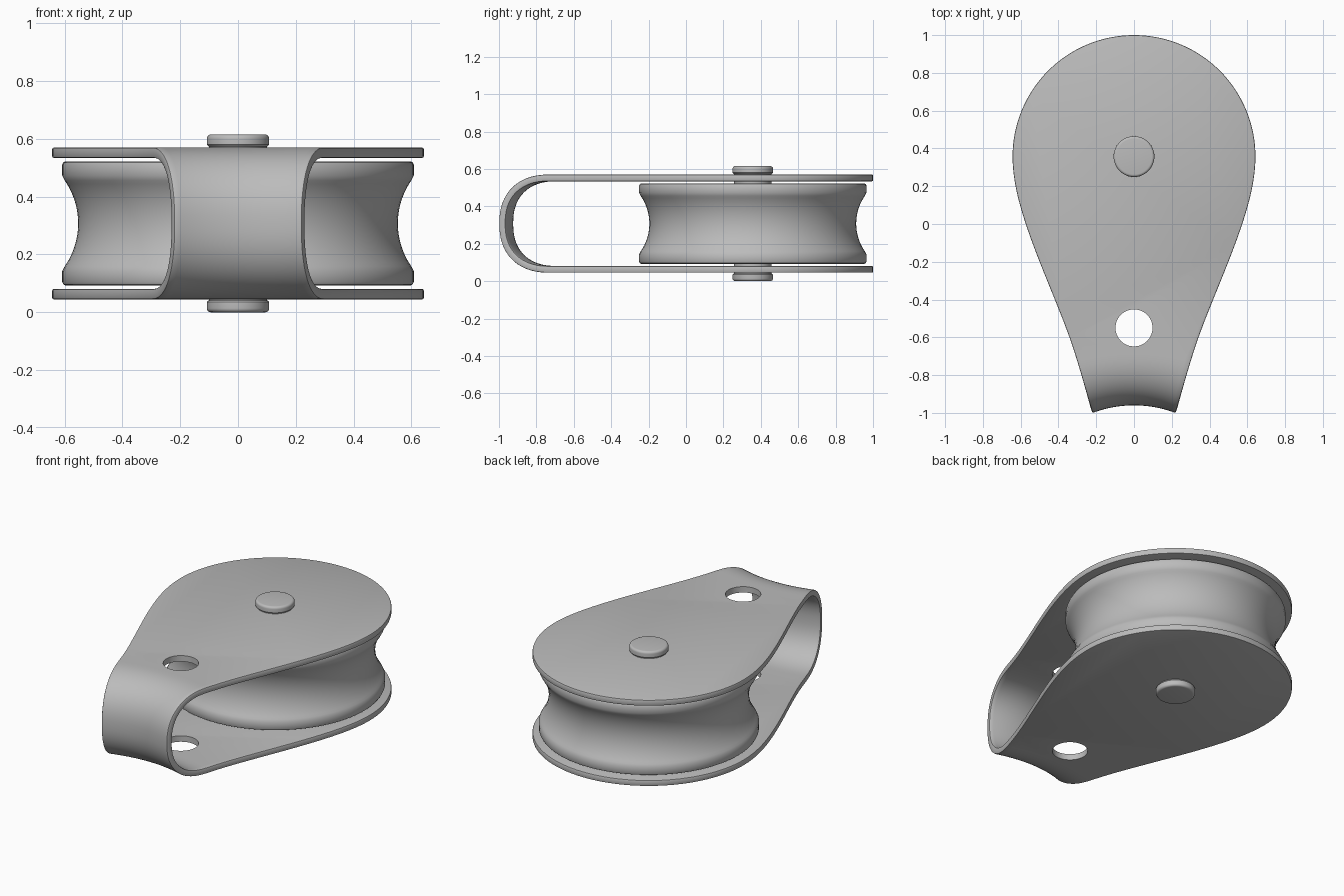
import bpy, bmesh, math

cube = bpy.data.objects.get("Cube")
if cube:
    bpy.data.objects.remove(cube)

AXLE_Y, MID_Z = 0.357, 0.3075
HALF_H = 0.2625          # strap half height
THICK = 0.036            # strap thickness
BEND_Y, BEND_LEN = -0.73, 0.27
DISH = 0.04              # hollow across the front of the bend

steel = bpy.data.materials.new("grey_steel")
steel.use_nodes = True
steel.diffuse_color = (0.5, 0.5, 0.5, 1)
steel.node_tree.nodes["Principled BSDF"].inputs["Base Color"].default_value = (0.5, 0.5, 0.5, 1)


def make_object(name, bm):
    mesh = bpy.data.meshes.new(name)
    bm.to_mesh(mesh)
    bm.free()
    mesh.materials.append(steel)
    obj = bpy.data.objects.new(name, mesh)
    bpy.context.collection.objects.link(obj)
    return obj


def activate(obj):
    bpy.ops.object.select_all(action='DESELECT')
    obj.select_set(True)
    bpy.context.view_layer.objects.active = obj


def lathe(name, profile, steps=96):
    """Spin (radius, z) points around the axle."""
    bm = bmesh.new()
    verts = [bm.verts.new((r, AXLE_Y, z)) for r, z in profile]
    edges = [bm.edges.new(pair) for pair in zip(verts, verts[1:])]
    bmesh.ops.spin(bm, geom=verts + edges, cent=(0, AXLE_Y, 0), axis=(0, 0, 1),
                   angle=math.tau, steps=steps)
    bmesh.ops.remove_doubles(bm, verts=bm.verts, dist=0.0001)
    bmesh.ops.recalc_face_normals(bm, faces=bm.faces)
    obj = make_object(name, bm)
    activate(obj)
    bpy.ops.object.shade_smooth_by_angle(angle=math.radians(32))
    return obj


# Outline half width along y: (y, half width, slope)
KNOTS = [(-1, 0.22, 0.30), (-0.55, 0.36, 0.38), (0, 0.573, 0.33), (AXLE_Y, 0.643, 0)]


def half_width(y):
    for (y0, w0, m0), (y1, w1, m1) in zip(KNOTS, KNOTS[1:]):
        if y <= y1:
            h = y1 - y0
            t = (y - y0) / h
            return ((2*t**3 - 3*t**2 + 1) * w0 + (t**3 - 2*t**2 + t) * h * m0
                    + (3*t**2 - 2*t**3) * w1 + (t**3 - t**2) * h * m1)
    return KNOTS[-1][1]


# Strap: bent strip joined to two flat plates
bm = bmesh.new()
COLS, ROWS, POWER = 20, 40, 2 / 2.3
rows = []
for j in range(ROWS + 1):
    a = math.pi * j / ROWS
    c = math.cos(a)
    y = BEND_Y - BEND_LEN * max(math.sin(a), 0) ** POWER
    z = MID_Z + HALF_H * math.copysign(abs(c) ** POWER, c)
    row = []
    for i in range(COLS + 1):
        u = 2 * i / COLS - 1
        row.append(bm.verts.new((u * half_width(y), y + DISH * (1 - u * u), z)))
    rows.append(row)
for r0, r1 in zip(rows, rows[1:]):
    for i in range(COLS):
        bm.faces.new((r0[i], r1[i], r1[i + 1], r0[i + 1]))

side = []
for k in range(1, 25):
    y = BEND_Y + (AXLE_Y - BEND_Y) * k / 25
    side.append((half_width(y), y))
radius = 1 - AXLE_Y
cap = [(radius * math.cos(math.pi * k / 64), AXLE_Y + radius * math.sin(math.pi * k / 64))
       for k in range(65)]
outline = side + cap + [(-x, y) for x, y in reversed(side)]
for row, z in ((rows[0], MID_Z + HALF_H), (rows[-1], MID_Z - HALF_H)):
    bm.faces.new(row + [bm.verts.new((x, y, z)) for x, y in outline])
bmesh.ops.recalc_face_normals(bm, faces=bm.faces)
bm.normal_update()
top = max(bm.faces, key=lambda f: f.calc_area() + f.calc_center_median().z)
if top.normal.z < 0:
    bmesh.ops.reverse_faces(bm, faces=bm.faces)
strap = make_object("strap", bm)

# Cutter for the hole through both plates
bm = bmesh.new()
bmesh.ops.create_cone(bm, cap_ends=True, segments=64, radius1=0.098, radius2=0.098, depth=1)
cutter = make_object("hole_cutter", bm)
cutter.location = (0, -0.55, MID_Z)
cutter.hide_render = True

solid = strap.modifiers.new("thickness", 'SOLIDIFY')
solid.thickness = THICK
solid.offset = -1
solid.use_even_offset = True
bevel = strap.modifiers.new("soft_edges", 'BEVEL')
bevel.width = 0.006
bevel.segments = 2
bevel.limit_method = 'ANGLE'
bevel.angle_limit = math.radians(45)
cut = strap.modifiers.new("hole", 'BOOLEAN')
cut.operation = 'DIFFERENCE'
cut.solver = 'EXACT'
cut.object = cutter
activate(strap)
for name in [m.name for m in strap.modifiers]:
    bpy.ops.object.modifier_apply(modifier=name)
bpy.ops.object.shade_smooth_by_angle(angle=math.radians(25))
bpy.data.objects.remove(cutter)

# Grooved wheel: rounded rims with a concave arc between them
RIM, WHEEL_H, GROOVE_H, DEPTH = 0.608, 0.215, 0.16, 0.055
arc_r = (GROOVE_H ** 2 + DEPTH ** 2) / (2 * DEPTH)
sweep = math.asin(GROOVE_H / arc_r)
upper = [(0.09, WHEEL_H), (RIM - 0.012, WHEEL_H), (RIM - 0.004, WHEEL_H - 0.004),
         (RIM, WHEEL_H - 0.012), (RIM, GROOVE_H + 0.005)]
groove = []
for k in range(25):
    a = sweep * (1 - k / 12)
    groove.append((RIM - DEPTH + arc_r * (1 - math.cos(a)), arc_r * math.sin(a)))
profile = upper + groove[1:-1] + [(r, -z) for r, z in reversed(upper)]
lathe("grooved_wheel", [(r, MID_Z + z) for r, z in profile])

# Axle pin with a rounded head at each end
HEAD_R, BODY_R, FILLET, HEAD_H = 0.108, 0.1, 0.014, 0.041
head = [(0, MID_Z)]
for k in range(6):
    a = math.pi / 2 * (1 - k / 5)
    head.append((HEAD_R - FILLET + FILLET * math.cos(a), MID_Z - FILLET + FILLET * math.sin(a)))
head += [(HEAD_R, MID_Z - HEAD_H + 0.006), (HEAD_R - 0.006, MID_Z - HEAD_H),
         (BODY_R, MID_Z - HEAD_H)]
profile = head + [(r, -z) for r, z in reversed(head)]
lathe("axle_pin", [(r, MID_Z + z) for r, z in profile], 64)
